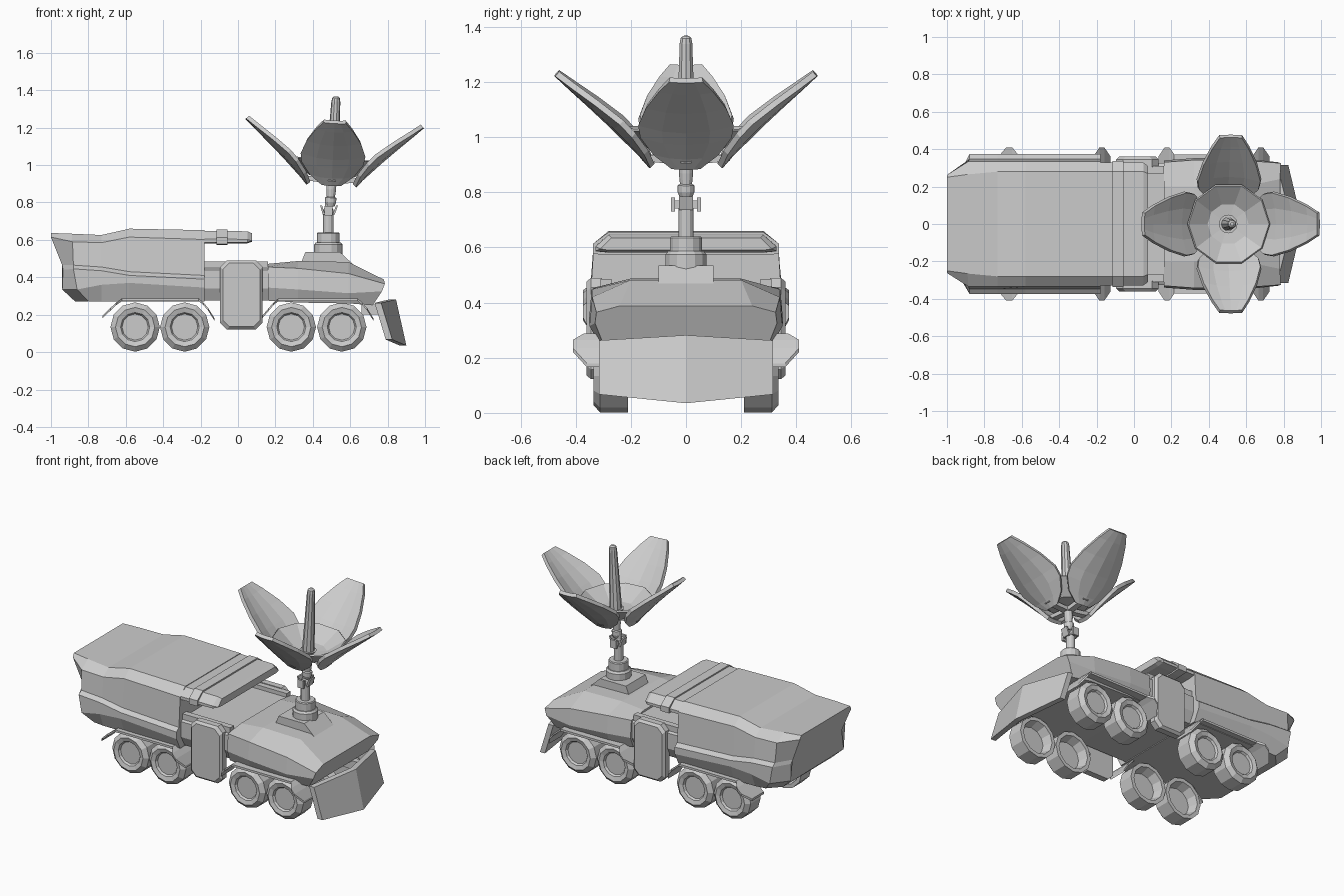
import bpy, bmesh
from math import sin, cos, pi, radians
from mathutils import Matrix, Vector

if "Cube" in bpy.data.objects:
    bpy.data.objects.remove(bpy.data.objects["Cube"])

T, R = Matrix.Translation, Matrix.Rotation


def finish(name, bm, mat=None):
    if mat:
        bm.transform(mat)
    bmesh.ops.remove_doubles(bm, verts=bm.verts, dist=0.0005)
    bmesh.ops.recalc_face_normals(bm, faces=bm.faces)
    me = bpy.data.meshes.new(name)
    bm.to_mesh(me)
    bm.free()
    ob = bpy.data.objects.new(name, me)
    bpy.context.collection.objects.link(ob)
    return ob


def skin(name, rings, mat=None, closed=True, caps=True):
    """Join matching rings of points with quads."""
    bm = bmesh.new()
    vs = [[bm.verts.new(p) for p in ring] for ring in rings]
    n = len(vs[0])
    for a, b in zip(vs, vs[1:]):
        for i in range(n if closed else n - 1):
            j = (i + 1) % n
            bm.faces.new((a[i], a[j], b[j], b[i]))
    if caps:
        bm.faces.new(vs[0])
        bm.faces.new(vs[-1])
    return finish(name, bm, mat)


def hull(name, sections):
    """Loft half sections (x, y, z), mirrored over y."""
    return skin(name, [s + [(x, -y, z) for x, y, z in reversed(s)] for s in sections])


def lathe(name, profile, sides, mat=None, caps=True):
    rings = [[(r * cos(2 * pi * i / sides), r * sin(2 * pi * i / sides), h)
              for i in range(sides)] for r, h in profile]
    return skin(name, rings, mat, caps=caps)


def box(name, x, y, z):
    return skin(name, [[(a, y[0], z[0]), (a, y[1], z[0]), (a, y[1], z[1]), (a, y[0], z[1])] for a in x])


# Rear cargo hull with a tapered, undercut tail
rear = [[(-1, .25, .637), (-1, .262, .615), (-.94, .25, .465), (-.935, .26, .44),
         (-.94, .27, .335), (-.87, .25, .27)],
        [(-.89, .265, .633), (-.885, .335, .59), (-.88, .347, .465), (-.88, .373, .445),
         (-.86, .373, .335), (-.80, .33, .272)]]
for x, zt, zc, zs, zb in ((-.73, .626, .585, .455, .36), (-.58, .66, .615, .43, .37), (-.18, .652, .602, .41, .345)):
    rear.append([(x, .28, zt), (x, .335, zc), (x, .347, zs), (x, .373, zs - .02),
                 (x, .373, zb), (x, .335, .27)])
hull("rear_hull", rear)


# Roof overhang and the clamp band around it
def roof(x, g=0, d=0):
    return [(x, .28 - d, .648 + g - d * .3), (x, .33 + g - d, .605 + g), (x, .33 + g - d, .585 - g), (x, .28, .58 - g)]


hull("roof_overhang", [roof(-.19), roof(.05, -.002), roof(.075, -.01, .01)])
hull("roof_clamp", [roof(-.115, .008), roof(-.055, .008)])

# Middle deck joining both halves
hull("middle_deck", [[(x, .29, .46), (x, .325, .44), (x, .325, .34), (x, .29, .275)] for x in (-.19, .17)])
for s in (-1, 1):
    box("deck_rail", (-.18, .16), sorted((s * .27, s * .31)), (.44, .485))

# Front cab with a sloping nose
cab = []
for x, xb, y, z0, z1, z2, z3 in ((.16, .16, .34, .472, .455, .345, .275), (.32, .32, .352, .487, .448, .335, .265),
                                 (.59, .6, .35, .482, .42, .315, .26)):
    cab.append([(x, .2, z0), (x, y - .01, z1), (x, y, z2), (xb, y - .03, z3)])
cab.append([(.78, .24, .388), (.785, .325, .365), (.77, .33, .325), (.72, .3, .25)])
hull("front_cab", cab)

# Octagonal side panels over the middle joint
for s in (-1, 1):
    rings = []
    for y, g in ((.305, 0), (.345, 0), (.36, .014)):
        x0, x1, z0, z1, c = -.095 + g, .132 - g, .122 + g, .49 - g, .035
        rings.append([(px, s * y, pz) for px, pz in (
            (x0 + c, z0), (x1 - c, z0), (x1, z0 + c), (x1, z1 - c),
            (x1 - c, z1), (x0 + c, z1), (x0, z1 - c), (x0, z0 + c))])
    skin("side_panel", rings)

# Twelve-sided wheels with recessed hubs
tyre = [(.001, .315), (.07, .315), (.078, .328), (.105, .336), (.132, .312), (.132, .21),
        (.108, .21), (.09, .27), (.001, .27)]
for x in (-.55, -.285, .285, .555):
    for s in (-1, 1):
        lathe("wheel", tyre, 12, T((x, 0, .134)) @ R(-s * pi / 2, 4, 'X'))

# Fender plates whose sloped ends bulge outwards
for x0, x1, x2, x3 in ((-.725, -.62, -.21, -.125), (.13, .215, .64, .725)):
    path = [(x0, .36, .195), (x0 * .6 + x1 * .4, .41, .235), (x0 * .3 + x1 * .7, .41, .265), (x1, .372, .287),
            (x2, .372, .287), (x3 * .3 + x2 * .7, .41, .265), (x3 * .6 + x2 * .4, .41, .235), (x3, .36, .18)]
    for s in (-1, 1):
        skin("fender", [[(x, s * .24, z), (x, s * y, z), (x, s * y, z - .014), (x, s * .24, z - .014)]
                        for x, y, z in path])

# V-shaped plough blade
skin("plough_blade", [[(xt, y, zt), (xb, y, zb), (xb - .035, y, zb), (xt - .035, y, zt)]
                      for y, xt, zt, xb, zb in ((-.315, .765, .263, .825, .067), (0, .845, .282, .9, .035),
                                                (.315, .765, .263, .825, .067))])
for y in (-.15, .15):
    box("plough_arm", (.66, .8), (y - .02, y + .02), (.2, .255))

# Mast plinth, turntable, pole and elbow joint
hull("mast_plinth", [[(.335, .1, .472), (.335, .1, .44)], [(.36, .1, .535), (.36, .1, .44)],
                     [(.545, .1, .535), (.545, .1, .44)], [(.62, .1, .465), (.62, .1, .44)]])
mast = T((.483, 0, 0))
lathe("turntable", [(.076, .51), (.076, .575), (.066, .587), (.06, .587), (.06, .635), (.055, .64)], 14, mast)
lathe("mast_pole", [(.028, .63), (.028, .76), (.018, .775), (.018, .80)], 12, mast)
box("elbow_axle", (.467, .499), (-.05, .05), (.742, .77))
for s in (-1, 1):
    box("elbow_bracket", (.463, .505), sorted((s * .04, s * .054)), (.73, .782))
    skin("elbow_prong", [[(.485 + s * .02, y, .735), (.485 + s * .032, y, .735),
                          (.487 + s * .048, y, .785), (.487 + s * .038, y, .785)] for y in (-.025, .025)])

# Dish assembly leans slightly towards +x
dish = T((.5, 0, .9)) @ R(radians(3), 4, 'Y')
lathe("upper_pole", [(.022, -.12), (.03, -.1), (.03, -.075), (.022, -.07), (.026, -.03), (.026, .03), (.05, .065)], 12, dish)
lathe("dish_bowl", [(.215, .135), (.222, .128), (.12, .04), (.001, .03), (.001, .05), (.11, .06), (.215, .135)],
      10, dish, caps=False)
lathe("feed_horn", [(.038, .04), (.036, .1), (.024, .44), (.02, .46), (.01, .468)], 10, dish)

# Four curved petals: radius, height, half width, edge curl
spine = ((.125, -.005, .05, .005), (.16, .035, .115, .022), (.215, .09, .162, .036), (.26, .135, .17, .038),
         (.34, .21, .143, .027), (.42, .283, .098, .013), (.47, .33, .06, .004))
for k in range(4):
    rows = [[(r - c * t * t * .7, w * t, z + c * t * t * .7) for t in (-1, -.5, 0, .5, 1)]
            for r, z, w, c in spine]
    petal = skin("dish_petal", rows, dish @ R(k * pi / 2, 4, 'Z'), closed=False, caps=False)
    mod = petal.modifiers.new("thickness", 'SOLIDIFY')
    mod.thickness, mod.offset = .022, 0
    box_arm = skin("petal_arm", [[(x, -.02, z), (x, .02, z), (x, .02, z + .025), (x, -.02, z + .025)]
                                 for x, z in ((.02, .0), (.16, .015))], dish @ R(k * pi / 2, 4, 'Z'))
